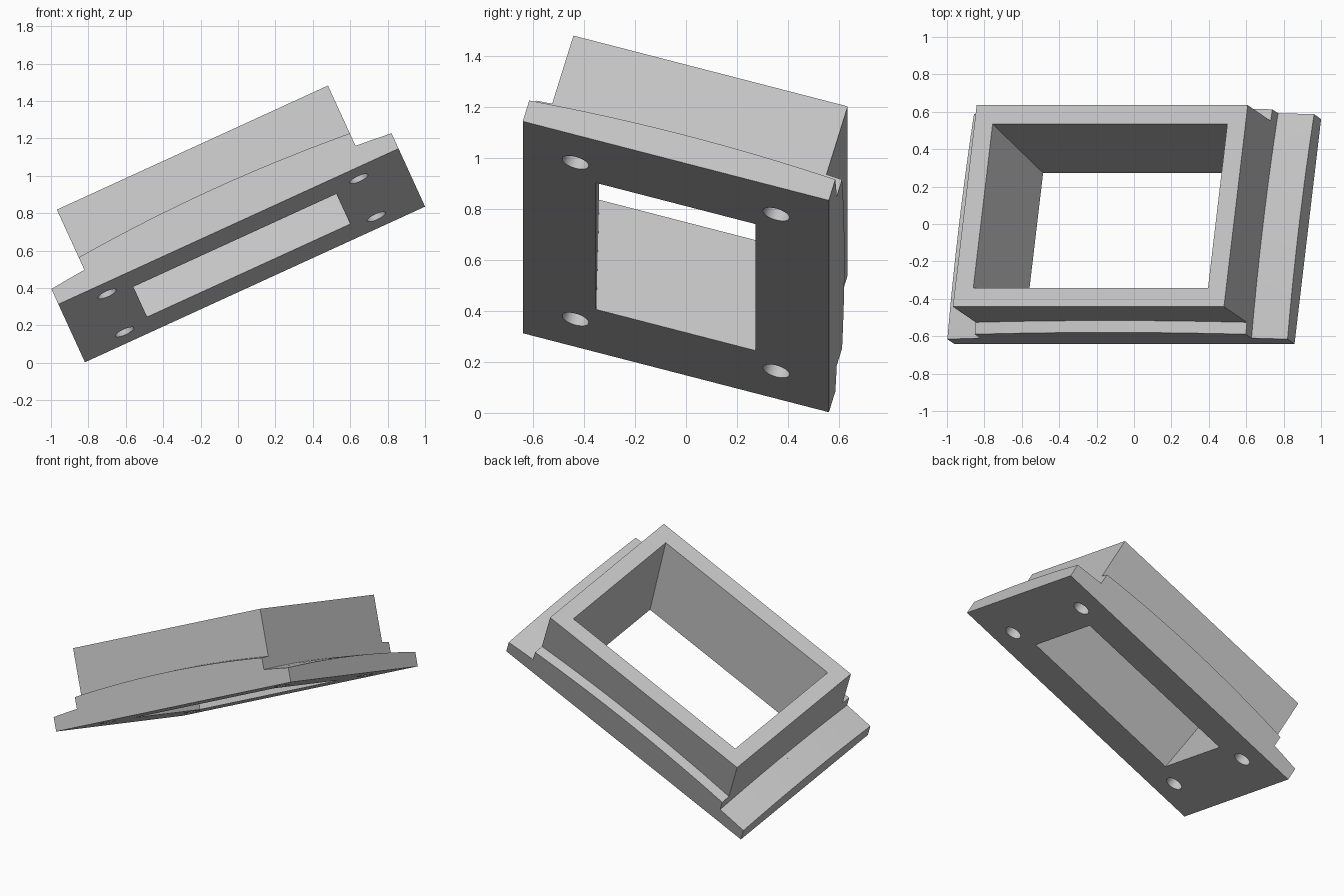
import bpy, bmesh
from mathutils import Vector, Matrix

if "Cube" in bpy.data.objects:
    bpy.data.objects.remove(bpy.data.objects["Cube"], do_unlink=True)

grey = bpy.data.materials.new("plain grey")
grey.use_nodes = True
grey.diffuse_color = (0.55, 0.55, 0.55, 1)
grey.node_tree.nodes["Principled BSDF"].inputs["Base Color"].default_value = grey.diffuse_color


def add_object(name, bm):
    bmesh.ops.recalc_face_normals(bm, faces=bm.faces)
    mesh = bpy.data.meshes.new(name)
    bm.to_mesh(mesh)
    bm.free()
    mesh.materials.append(grey)
    obj = bpy.data.objects.new(name, mesh)
    bpy.context.collection.objects.link(obj)
    return obj


def block(name, half_x, half_y, low, high):
    """Straight or tapered block: half sizes are (bottom, top) pairs."""
    bm = bmesh.new()
    bmesh.ops.create_cube(bm, size=2)
    for v in bm.verts:
        i = int(v.co.z > 0)
        v.co = (v.co.x * half_x[i], v.co.y * half_y[i], (low, high)[i])
    return add_object(name, bm)


def domed_slab(name, half_x, half_y, low, crown, steps=16):
    """Flat-bottomed slab whose top bulges gently both ways."""
    bm = bmesh.new()
    bmesh.ops.create_grid(bm, x_segments=steps, y_segments=steps, size=1)
    for v in bm.verts:
        v.co.x *= half_x
        v.co.y *= half_y
    base = bm.faces[:]
    top = bmesh.ops.extrude_face_region(bm, geom=base, use_keep_orig=True)["geom"]
    for v in top:
        if isinstance(v, bmesh.types.BMVert):
            v.co.z = crown - 0.055 * v.co.x ** 2 - 0.06 * v.co.y ** 2
    for v in bm.verts:
        if v.co.z == 0:
            v.co.z = low
    bmesh.ops.dissolve_limit(bm, angle_limit=0.001, verts=bm.verts, edges=bm.edges)
    return add_object(name, bm)


def combine(target, tool, operation):
    mod = target.modifiers.new(operation.lower(), "BOOLEAN")
    mod.operation = operation
    mod.solver = "EXACT"
    mod.object = tool
    bpy.context.view_layer.objects.active = target
    bpy.ops.object.modifier_apply(modifier=mod.name)
    bpy.data.objects.remove(tool, do_unlink=True)


# Flange, raised step and upright collar
frame = domed_slab("mounting_frame", 1.0, 0.625, 0, 0.172)
combine(frame, domed_slab("step", 0.797, 0.625, 0.02, 0.248), "UNION")
combine(frame, block("collar", (0.797, 0.797), (0.56, 0.56), 0.04, 0.5), "UNION")

# Tapered window through the middle, extended past both faces
def taper(bottom, top, z):
    return bottom + (top - bottom) * z / 0.5

low, high = -0.1, 0.6
window = block("window_cutter",
               [taper(0.597, 0.69, z) for z in (low, high)],
               [taper(0.325, 0.455, z) for z in (low, high)], low, high)
combine(frame, window, "DIFFERENCE")

# Blind screw holes in the underside
for sx in (-1, 1):
    for sy in (-1, 1):
        bm = bmesh.new()
        bmesh.ops.create_cone(bm, cap_ends=True, segments=32, radius1=0.054,
                              radius2=0.054, depth=0.5,
                              matrix=Matrix.Translation((0.74 * sx, 0.41 * sy, 0)))
        combine(frame, add_object("hole_cutter", bm), "DIFFERENCE")

# Tilt the whole part into its resting pose
along = Vector((0.909, 0, 0.416)).normalized()
across = Vector((0.112, 0.962, -0.249))
across = (across - along * across.dot(along)).normalized()
up = along.cross(across)
pose = Matrix((along, across, up)).transposed().to_4x4()
pose.translation = (0.02, -0.04, 0.574)
frame.data.transform(pose)

bpy.ops.object.select_all(action="DESELECT")
frame.select_set(True)
bpy.context.view_layer.objects.active = frame
bpy.ops.object.shade_smooth_by_angle(angle=0.5)
